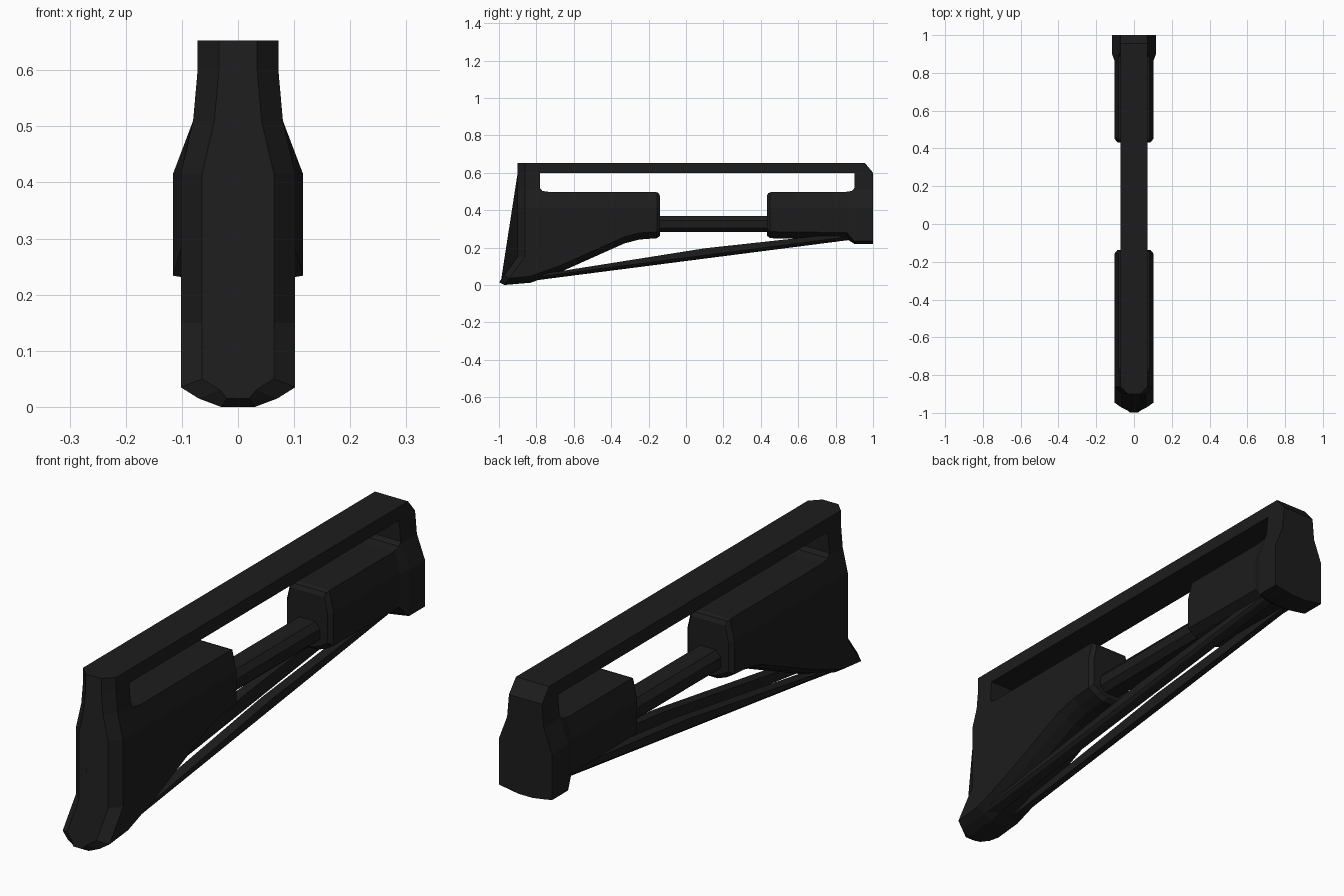
import bpy, bmesh

if "Cube" in bpy.data.objects:
    bpy.data.objects.remove(bpy.data.objects["Cube"])

mat = bpy.data.materials.new("black_polymer")
mat.diffuse_color = (0.012, 0.012, 0.012, 1)
mat.use_nodes = True
mat.node_tree.nodes["Principled BSDF"].inputs["Base Color"].default_value = mat.diffuse_color


def loft(name, rings):
    """Skin closed rings of 3D points and cap both ends."""
    bm = bmesh.new()
    vs = [[bm.verts.new(p) for p in r] for r in rings]
    n = len(vs[0])
    for a, b in zip(vs, vs[1:]):
        for i in range(n):
            j = (i + 1) % n
            bm.faces.new((a[i], a[j], b[j], b[i]))
    bm.faces.new(vs[0])
    bm.faces.new(vs[-1])
    bmesh.ops.recalc_face_normals(bm, faces=bm.faces)
    me = bpy.data.meshes.new(name)
    bm.to_mesh(me)
    bm.free()
    me.materials.append(mat)
    ob = bpy.data.objects.new(name, me)
    bpy.context.collection.objects.link(ob)
    return ob


def section(y, b, inset=0, c=1, wide=0, toe=0, end=0):
    """Bottle-shaped cross-section at y with its underside at height b."""
    half = [(.03, b), (.07, b + .015 * c), (.102 + wide, b + .035 * c),
            (.102 + wide, max(.15, b + .06)), (.102 + wide, .415),
            (.08, .51), (.072, .6), (.072, .653)]
    half = [(max(min(x, .02), x - inset), z) for x, z in half]
    half = [(x, z + end if i < 3 else z) for i, (x, z) in enumerate(half)]
    full = half + [(-x, z) for x, z in reversed(half)]
    return [(x, y - toe * max(0, 1 - z / .15), z) for x, z in full]


def prism(name, profile, x0=-.3, x1=.3):
    return loft(name, [[(x, y, z) for y, z in profile] for x in (x0, x1)])


def cut(ob, profile):
    cutter = prism("cutter", profile)
    cutter.hide_render = True
    m = ob.modifiers.new("cut", 'BOOLEAN')
    m.operation, m.solver, m.object = 'DIFFERENCE', 'EXACT', cutter
    bpy.context.view_layer.objects.active = ob
    bpy.ops.object.modifier_apply(modifier=m.name)
    bpy.data.objects.remove(cutter)


# butt block with sloping underside and forward toe
butt = loft("butt_block", [
    section(-.9, 0, inset=.038, end=.015, toe=.11),
    section(-.862, 0, toe=.11),
    section(-.83, .012),
    section(-.67, .07),
    section(-.33, .222),
    section(-.25, .243),
    section(-.155, .25),
    section(-.138, .25, inset=.014, end=.014)])
cut(butt, [(-.78, .8), (-.78, .518), (-.768, .503), (-.73, .497), (-.16, .497),
           (-.146, .491), (-.138, .475), (-.1, .475), (-.1, .8)])

# receiver-side block flaring into the end cap
fore = loft("fore_block", [
    section(.432, .25, inset=.014, end=.014),
    section(.45, .25),
    section(.86, .245),
    section(.9, .22, c=.4, wide=.014),
    section(1, .22, c=.4, wide=.014)])
cut(fore, [(.9, .8), (.9, .518), (.888, .503), (.85, .497), (.455, .497),
           (.44, .491), (.432, .475), (.4, .475), (.4, .8)])
cut(fore, [(.95, .66), (1.01, .588), (1.1, .588), (1.1, .8), (.94, .8), (.94, .672)])

# top rail bridging both blocks
prism("top_rail", [(-.82, .6), (.93, .6), (.93, .653), (-.82, .653)], -.072, .072)

# centre tube with chamfered edges
tube = [(.03, .283), (.055, .305), (.055, .345), (.035, .37)]
tube += [(-x, z) for x, z in reversed(tube)]
loft("centre_tube", [[(x, y, z) for x, z in tube] for y in (-.2, .5)])

# pair of lower struts from toe to end cap
for side, label in ((1, "right"), (-1, "left")):
    rings = []
    for y, z, h, w in ((-.93, .008, .03, .078), (-.67, .042, .032, .074),
                       (.1, .141, .055, .072), (.87, .24, .04, .07)):
        rings.append([(side * x, y, z + dz) for x, dz in
                      ((.028, 0), (w - .01, .008), (w, .018), (w, h), (.032, h))])
    loft("lower_strut_" + label, rings)
